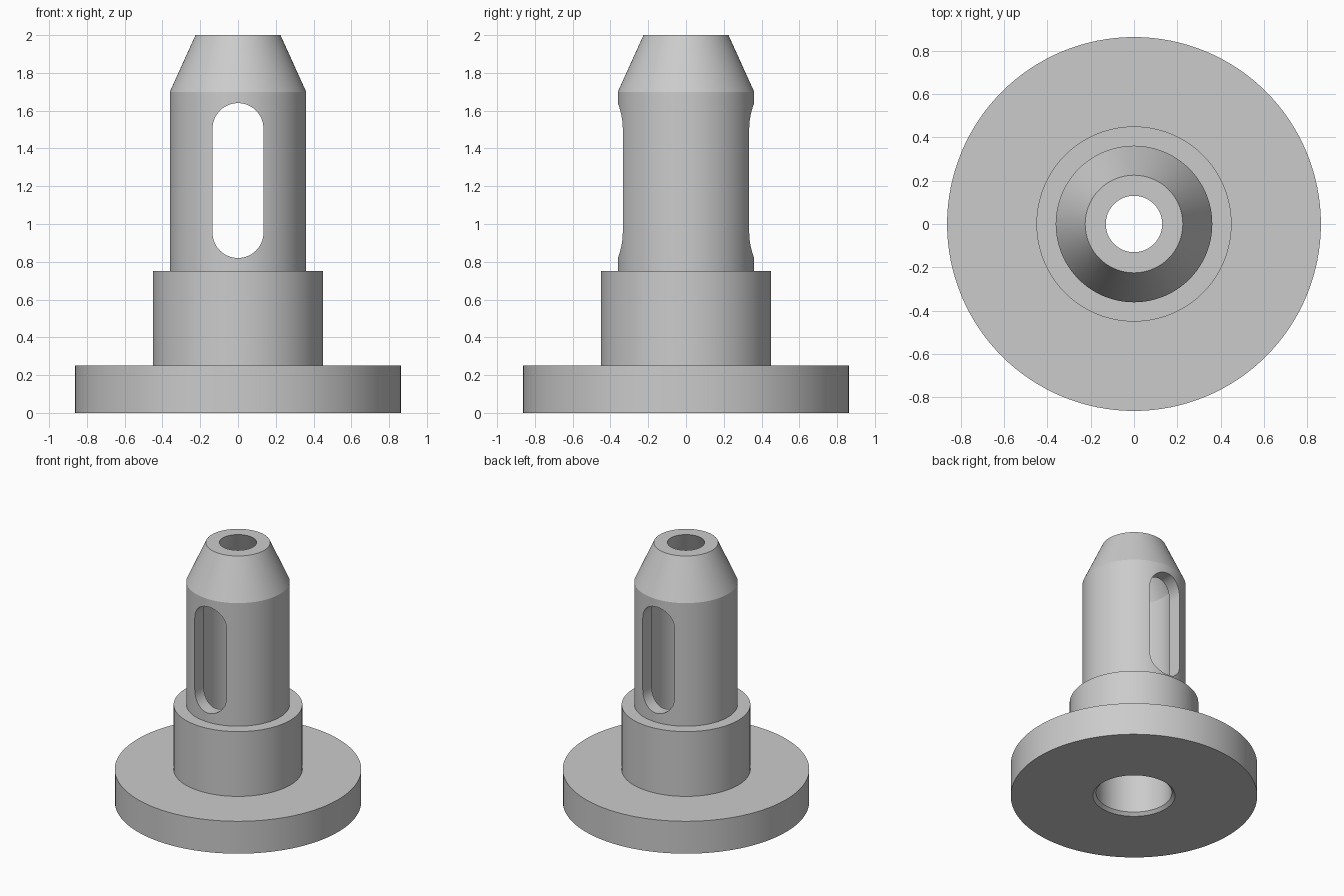
import bpy
import bmesh
from math import pi, sin, cos, radians

SEGMENTS = 128

if "Cube" in bpy.data.objects:
    bpy.data.objects.remove(bpy.data.objects["Cube"], do_unlink=True)

grey = bpy.data.materials.new("light grey metal")
grey.use_nodes = True
colour = (0.6, 0.6, 0.6, 1)
grey.diffuse_color = colour
grey.node_tree.nodes["Principled BSDF"].inputs["Base Color"].default_value = colour


def make_object(name, bm):
    bmesh.ops.recalc_face_normals(bm, faces=bm.faces)
    mesh = bpy.data.meshes.new(name)
    bm.to_mesh(mesh)
    bm.free()
    mesh.materials.append(grey)
    obj = bpy.data.objects.new(name, mesh)
    bpy.context.collection.objects.link(obj)
    return obj


def revolve(name, profile):
    """Turn a closed (radius, height) profile around the z axis."""
    bm = bmesh.new()
    rings = []
    for i in range(SEGMENTS):
        a = 2 * pi * i / SEGMENTS
        rings.append([bm.verts.new((r * cos(a), r * sin(a), z)) for r, z in profile])
    n = len(profile)
    for i in range(SEGMENTS):
        here, there = rings[i], rings[(i + 1) % SEGMENTS]
        for j in range(n):
            k = (j + 1) % n
            bm.faces.new((here[j], there[j], there[k], here[k]))
    return make_object(name, bm)


def slot_prism(name, radius, low, high, reach, steps=32):
    """Upright round-ended slot, extruded along y."""
    outline = []
    for centre, start in ((high, 0), (low, pi)):
        for i in range(steps + 1):
            a = start + pi * i / steps
            outline.append((radius * cos(a), -reach, centre + radius * sin(a)))
    bm = bmesh.new()
    face = bm.faces.new([bm.verts.new(p) for p in outline])
    extruded = bmesh.ops.extrude_face_region(bm, geom=[face], use_keep_orig=True)
    moved = [v for v in extruded["geom"] if isinstance(v, bmesh.types.BMVert)]
    bmesh.ops.translate(bm, verts=moved, vec=(0, 2 * reach, 0))
    return make_object(name, bm)


# Flange, collar, shaft and tapered nose outside; tapered bore inside
outside = [(0.862, 0), (0.862, 0.25), (0.45, 0.25), (0.45, 0.75),
           (0.361, 0.75), (0.361, 1.7), (0.225, 2)]
bore = [(0.13, 2), (0.265, 1.7), (0.265, 0.022), (0.287, 0)]
body = revolve("flanged_hollow_spigot", outside + bore)

# Slot through the front and back walls
cutter = slot_prism("slot_cutter", 0.135, 0.955, 1.505, 0.6)
cutter.hide_render = True
cut = body.modifiers.new("slot", 'BOOLEAN')
cut.operation = 'DIFFERENCE'
cut.solver = 'EXACT'
cut.object = cutter

bpy.ops.object.select_all(action='DESELECT')
body.select_set(True)
bpy.context.view_layer.objects.active = body
bpy.ops.object.modifier_apply(modifier=cut.name)
bpy.data.objects.remove(cutter, do_unlink=True)
bpy.ops.object.shade_smooth_by_angle(angle=radians(15))
